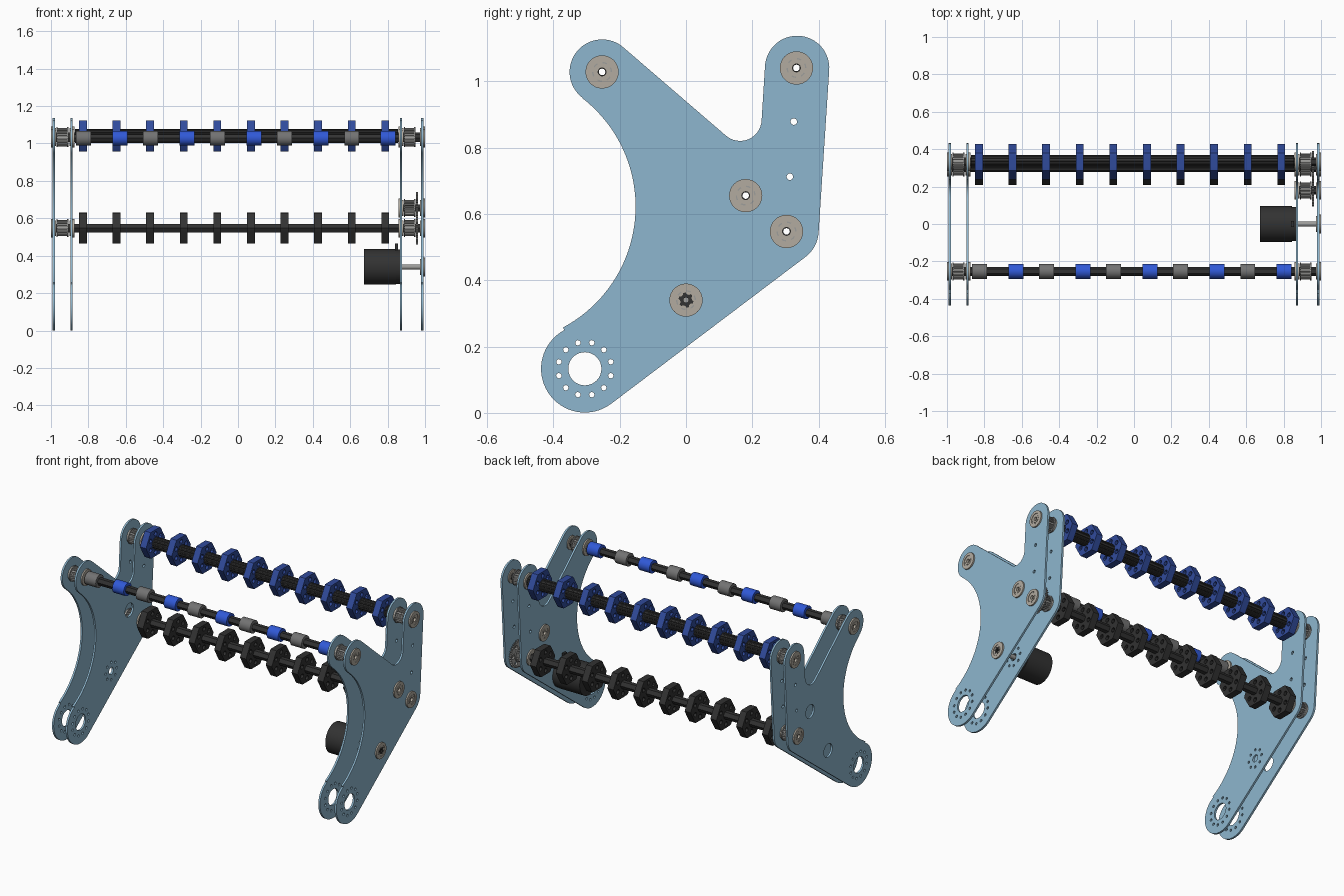
import bpy, bmesh
from math import sin, cos, pi, radians

cube = bpy.data.objects.get("Cube")
if cube:
    bpy.data.objects.remove(cube, do_unlink=True)


def material(name, r, g, b):
    m = bpy.data.materials.new(name)
    m.use_nodes = True
    m.diffuse_color = (r, g, b, 1)
    bsdf = m.node_tree.nodes["Principled BSDF"]
    bsdf.inputs["Base Color"].default_value = (r, g, b, 1)
    bsdf.inputs["Roughness"].default_value = 0.6
    return m


PLATE = material("light blue", 0.27, 0.47, 0.62)
NAVY = material("navy blue", 0.03, 0.07, 0.33)
BLUE = material("bright blue", 0.03, 0.10, 0.68)
BLACK = material("charcoal", 0.032, 0.032, 0.032)
GREY = material("roller grey", 0.17, 0.17, 0.17)
STEEL = material("steel grey", 0.34, 0.34, 0.33)
BEIGE = material("bearing beige", 0.45, 0.41, 0.35)


# Outline helpers, all in the side plane (y, z)
def arc(cy, cz, r, a0, a1, n=16):
    angles = [radians(a0 + (a1 - a0) * i / n) for i in range(n + 1)]
    return [(cy + r * cos(a), cz + r * sin(a)) for a in angles]


def circle(r, cy=0, cz=0, n=32):
    return arc(cy, cz, r, 0, 360, n)[:-1]


def ring_of_holes(count, radius, r, cy=0, cz=0, start=0.0):
    out = []
    for i in range(count):
        a = radians(start + 360 * i / count)
        out.append(circle(r, cy + radius * cos(a), cz + radius * sin(a), 12))
    return out


def teeth(count, r_in, r_out):
    pts = []
    for i in range(count):
        for f, r in ((0, r_in), (0.4, r_in), (0.55, r_out), (0.85, r_out)):
            a = 2 * pi * (i + f) / count
            pts.append((r * cos(a), r * sin(a)))
    return pts


def extrude(name, loops, x0, x1, mat, pos=(0, 0)):
    """Extrude nested outlines along x, inner loops becoming holes."""
    cu = bpy.data.curves.new(name, 'CURVE')
    cu.dimensions = '2D'
    cu.fill_mode = 'BOTH'
    cu.extrude = (x1 - x0) / 2
    for loop in loops:
        sp = cu.splines.new('POLY')
        sp.points.add(len(loop) - 1)
        for p, (u, v) in zip(sp.points, loop):
            p.co = (u, v, 0, 1)
        sp.use_cyclic_u = True
    tmp = bpy.data.objects.new(name, cu)
    bpy.context.scene.collection.objects.link(tmp)
    bpy.context.view_layer.update()
    me = bpy.data.meshes.new_from_object(
        tmp.evaluated_get(bpy.context.evaluated_depsgraph_get()))
    bpy.data.objects.remove(tmp, do_unlink=True)
    bpy.data.curves.remove(cu)
    bm = bmesh.new()
    bm.from_mesh(me)
    bmesh.ops.remove_doubles(bm, verts=bm.verts, dist=0.00001)
    bmesh.ops.recalc_face_normals(bm, faces=bm.faces)
    bm.to_mesh(me)
    bm.free()
    me.materials.clear()
    me.materials.append(mat)
    return place(name, me, (x0 + x1) / 2, pos)


def place(name, me, x, pos):
    ob = bpy.data.objects.new(name, me)
    bpy.context.scene.collection.objects.link(ob)
    ob.location = (x, pos[0], pos[1])
    ob.rotation_euler = (pi / 2, 0, pi / 2)
    return ob


# Axle positions
FRONT, REAR, LOWER = (-0.253, 1.028), (0.333, 1.04), (0.303, 0.547)
IDLER, DRIVE, PIVOT = (0.18, 0.655), (0, 0.34), (-0.305, 0.133)

# Side plates
outline = (arc(*PIVOT, 0.132, 118, 307, 32) + arc(0.30, 0.55, 0.1, -53, -3.5)
           + arc(0.335, 1.04, 0.097, -3.5, 177, 32)
           + arc(0.163, 0.885, 0.065, -3, -131.6)
           + arc(-0.253, 1.028, 0.098, 48.4, 232.8, 32)
           + arc(-0.565, 0.622, 0.413, 52.8, -62, 40))
base_holes = [circle(0.05, *PIVOT), circle(0.01, 0.325, 0.878, 12),
              circle(0.01, 0.313, 0.712, 12)]
base_holes += ring_of_holes(12, 0.081, 0.008, *PIVOT, 15)
base_holes += [circle(0.042, *p) for p in (FRONT, REAR, LOWER, IDLER)]
big_hole = [circle(0.042, *DRIVE)]
motor_holes = [circle(0.022, *DRIVE)] + ring_of_holes(8, 0.055, 0.008, *DRIVE)
OUT, IN_L, IN_R = 0.985, -0.89, 0.872
for name, x, extra in (("right_outer_plate", -OUT, big_hole),
                       ("right_inner_plate", IN_L, motor_holes),
                       ("left_inner_plate", IN_R, motor_holes),
                       ("left_outer_plate", OUT, big_hole)):
    extrude(name, [outline] + base_holes + extra, x - 0.006, x + 0.006, PLATE)


# Flanged bearings: body and rim, raised races, recessed shield with slots
def bearing(x, pos, side):
    def part(name, loops, a, b, mat):
        lo, hi = sorted((x + side * a, x + side * b))
        extrude(name, loops, lo, hi, mat, pos)
    part("bearing_body", [circle(0.0425), circle(0.033)], -0.012, 0.008, BEIGE)
    part("bearing_flange", [circle(0.05), circle(0.033)], 0.0062, 0.015, BEIGE)
    part("bearing_shield", [circle(0.0335), circle(0.02)], -0.01, 0.012, BEIGE)
    part("bearing_race", [circle(0.023), circle(0.012)], -0.012, 0.014, BEIGE)
    for k in range(6):
        a = 60 * k
        slot = arc(0, 0, 0.030, a, a + 28, 5) + arc(0, 0, 0.026, a + 28, a, 5)
        part("bearing_slot", [slot], 0.0115, 0.0125, STEEL)


for pos in (FRONT, REAR, LOWER):
    bearing(-OUT, pos, -1)
    bearing(IN_L, pos, 1)
for pos in (FRONT, REAR, LOWER, IDLER):
    bearing(IN_R, pos, -1)
    bearing(OUT, pos, 1)
bearing(OUT, DRIVE, 1)


# Hollow shafts
def shaft(name, pos, x0, x1, r, mat=BLACK):
    return extrude(name, [circle(r, n=6), circle(0.01, n=12)], x0, x1, mat, pos)


shaft("front_shaft", FRONT, -0.985, 0.985, 0.024)
shaft("rear_shaft", REAR, -0.985, 0.985, 0.022)
shaft("lower_shaft", LOWER, -0.985, 0.985, 0.026)
shaft("idler_shaft", IDLER, 0.872, 0.985, 0.022)
extrude("rear_shaft_sleeve", [teeth(12, 0.033, 0.037), circle(0.02)],
        -0.872, 0.855, BLACK, REAR)


# Ribbed pulleys and their end rims between the plate pairs
def pulley(pos, x0, x1):
    extrude("pulley", [teeth(20, 0.037, 0.043), circle(0.015)], x0, x1, STEEL, pos)
    for x in (x0, x1):
        extrude("pulley_rim", [circle(0.048), circle(0.015)],
                x - 0.003, x + 0.003, STEEL, pos)


for pos in (FRONT, REAR, LOWER):
    pulley(pos, -0.968, -0.91)
for pos in (FRONT, REAR, LOWER, IDLER):
    pulley(pos, 0.89, 0.945)

# Meshing gears on the drive side
for name, pos in (("idler_gear", IDLER), ("lower_gear", LOWER)):
    extrude(name, [teeth(36, 0.077, 0.086), circle(0.015)]
            + ring_of_holes(6, 0.058, 0.013), 0.951, 0.963, STEEL, pos)


# Six-sided soft wheels with blunt corners
def wheel_outline(n=48):
    pts = []
    for i in range(n):
        a = 360 * i / n
        r = min(0.083 / cos(radians(a % 60 - 30)), 0.0945)
        pts.append((r * cos(radians(a)), r * sin(radians(a))))
    return pts


for name, pos, mat in (("rear_wheel", REAR, NAVY), ("lower_wheel", LOWER, BLACK)):
    first = extrude(name, [wheel_outline(), circle(0.021)]
                    + ring_of_holes(6, 0.057, 0.014, start=30),
                    -0.85, -0.808, mat, pos)
    for i in range(1, 10):
        place(name, first.data, -0.829 + 0.1796 * i, pos)

# Alternating front rollers
for name, x, mat in (("grey_roller", -0.827, GREY), ("blue_roller", -0.632, BLUE)):
    first = extrude(name, [circle(0.04), circle(0.018)], x - 0.04, x + 0.04, mat, FRONT)
    for i in range(1, 5):
        place(name, first.data, x + 0.3588 * i, FRONT)

# Motor with front cap, terminal and output shaft
extrude("motor_body", [circle(0.095, n=48)], 0.675, 0.845, BLACK, DRIVE)
extrude("motor_cap", [circle(0.092, n=48)], 0.845, 0.866, BLACK, DRIVE)
extrude("motor_terminal", [[(-0.015, 0.08), (0.015, 0.08), (0.015, 0.125), (-0.015, 0.125)]],
        0.84, 0.855, BLACK, DRIVE)
extrude("motor_shaft", [circle(0.014, n=16)], 0.86, 0.985, STEEL, DRIVE)
extrude("motor_hub", [teeth(6, 0.018, 0.023), circle(0.008)], 0.975, 1.0, BLACK, DRIVE)

# Smooth the round walls and keep the rims crisp
bpy.ops.object.select_all(action='DESELECT')
for ob in bpy.context.scene.objects:
    if ob.type == 'MESH':
        ob.select_set(True)
        bpy.context.view_layer.objects.active = ob
bpy.ops.object.shade_smooth_by_angle(angle=radians(30))
